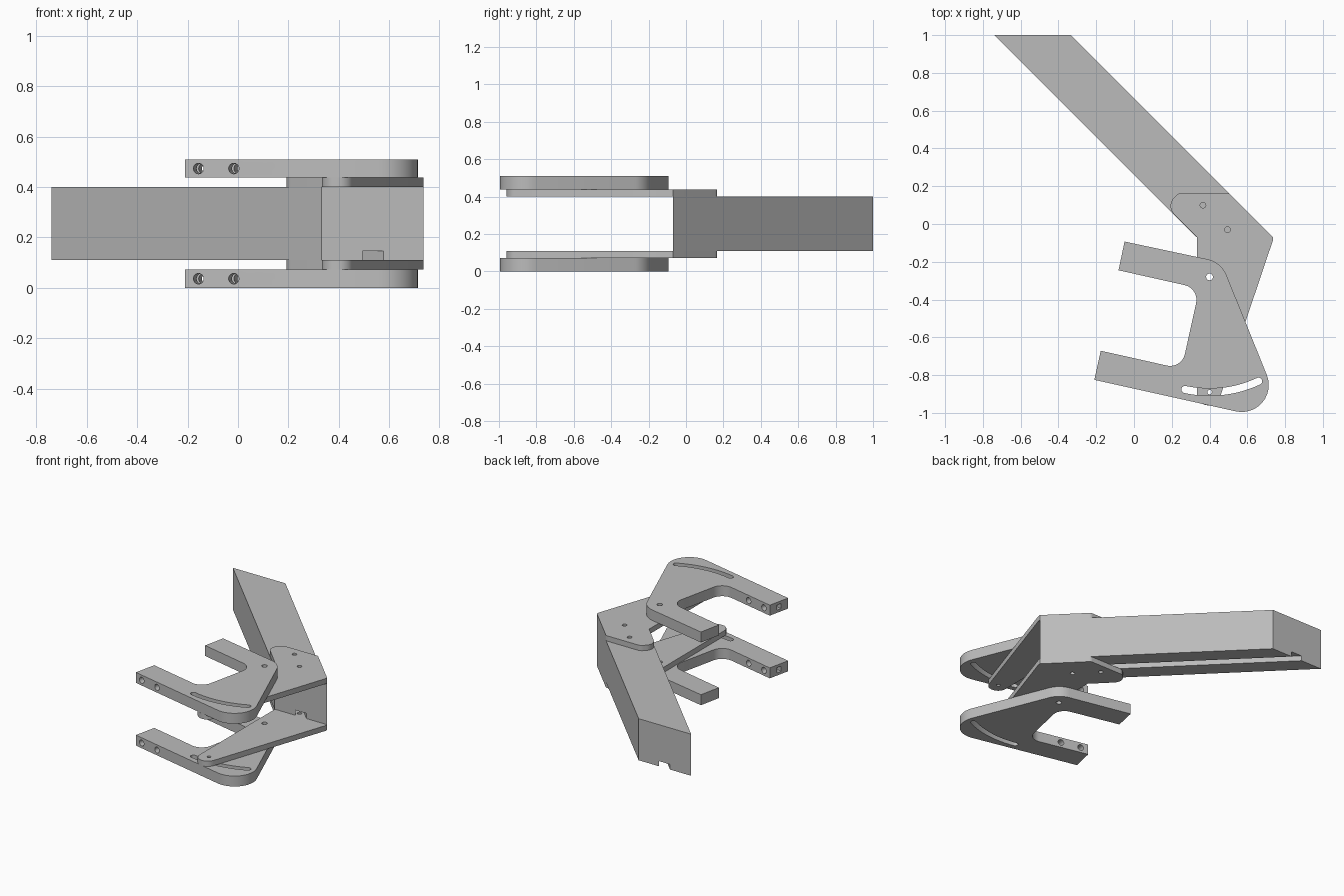
import bpy, bmesh
from math import sin, cos, pi, radians
from mathutils import Vector, Matrix

if "Cube" in bpy.data.objects:
    bpy.data.objects.remove(bpy.data.objects["Cube"])

grey = bpy.data.materials.new("plain grey")
grey.use_nodes = True
grey.diffuse_color = (0.5, 0.5, 0.5, 1)
bsdf = next(n for n in grey.node_tree.nodes if n.type == 'BSDF_PRINCIPLED')
bsdf.inputs["Base Color"].default_value = grey.diffuse_color


def rounded(corners, steps=12):
    """Outline from (x, y, radius) corners, each filleted by its radius."""
    out = []
    for i, (x, y, r) in enumerate(corners):
        p = Vector((x, y))
        if r == 0:
            out.append(p)
            continue
        a = (Vector(corners[i - 1][:2]) - p).normalized()
        b = (Vector(corners[(i + 1) % len(corners)][:2]) - p).normalized()
        half = a.angle(b) / 2
        centre = p + (a + b).normalized() * r / sin(half)
        start = p + a * r * cos(half) / sin(half) - centre
        end = p + b * r * cos(half) / sin(half) - centre
        sweep = start.angle_signed(end)
        for k in range(steps + 1):
            out.append(centre + Matrix.Rotation(-sweep * k / steps, 2) @ start)
    return out


def prism(name, outline, z0, z1):
    """Solid made by raising an outline from z0 to z1."""
    bm = bmesh.new()
    face = bm.faces.new([bm.verts.new((p[0], p[1], z0)) for p in outline])
    top = bmesh.ops.extrude_face_region(bm, geom=[face])["geom"]
    bmesh.ops.translate(bm, vec=(0, 0, z1 - z0),
                        verts=[g for g in top if isinstance(g, bmesh.types.BMVert)])
    bmesh.ops.recalc_face_normals(bm, faces=bm.faces)
    mesh = bpy.data.meshes.new(name)
    bm.to_mesh(mesh)
    bm.free()
    mesh.materials.append(grey)
    obj = bpy.data.objects.new(name, mesh)
    bpy.context.collection.objects.link(obj)
    return obj


def disc(x, y, r, n=24):
    return [(x + r * cos(2 * pi * k / n), y + r * sin(2 * pi * k / n)) for k in range(n)]


def activate(obj):
    bpy.ops.object.select_all(action='DESELECT')
    obj.select_set(True)
    bpy.context.view_layer.objects.active = obj


def cut(obj, cutter):
    """Subtract a cutter and throw it away."""
    cutter.hide_render = True
    mod = obj.modifiers.new("cut", 'BOOLEAN')
    mod.operation = 'DIFFERENCE'
    mod.solver = 'EXACT'
    mod.object = cutter
    activate(obj)
    bpy.ops.object.modifier_apply(modifier=mod.name)
    bpy.data.objects.remove(cutter)


def drill(obj, x, y, r):
    cut(obj, prism("drill", disc(x, y, r), -1, 2))


def smooth(obj):
    activate(obj)
    bpy.ops.object.shade_smooth_by_angle(angle=radians(30))


LOW, HIGH = 0.11, 0.4        # beam bottom and top
PLATE, ARM = 0.037, 0.073    # plate and bracket thickness
PIVOT = Vector((0.4, -0.28))
REACH = 0.61                 # pivot to slot centre line

# Beam with mitred ends and a groove along its underside
beam = prism("beam", [(-0.74, 1), (-0.335, 1), (0.736, -0.07), (0.331, -0.07)], LOW, HIGH)
cut(beam, prism("groove", [(-0.777, 1.2), (-0.693, 1.2), (0.777, -0.27), (0.693, -0.27)],
                0, LOW + 0.036))

# Side plates above and below the beam
plate_outline = rounded([(0.17, 0.165 - 0.07, 0.06), (0.236, 0.165, 0.045), (0.501, 0.165, 0.03),
                         (0.736, -0.07, 0), (0.736, -0.085, 0),
                         (0.441, -0.96, 0.06), (0.333, -0.96, 0.06), (0.333, -0.07, 0)])
for name, z in (("lower_plate", LOW - PLATE), ("upper_plate", HIGH)):
    plate = prism(name, plate_outline, z, z + PLATE)
    for x, y, r in ((0.365, 0.1, 0.015), (0.495, -0.03, 0.015),
                    (*PIVOT, 0.018), (PIVOT.x, PIVOT.y - REACH, 0.012)):
        drill(plate, x, y, r)
    smooth(plate)

# Two-armed swinging brackets
bracket_outline = rounded([(-0.05, -0.093, 0), (0.462, -0.202, 0.14), (0.805, -1.051, 0.143),
                           (-0.21, -0.825, 0), (-0.176, -0.671, 0), (0.252, -0.767, 0.08),
                           (0.346, -0.341, 0.08), (-0.082, -0.245, 0)])


def slot_outline(half=0.019, n=24):
    """Curved slot about the pivot with round ends."""
    first, last = radians(-102.3), radians(-64.8)

    def at(angle, radius):
        return PIVOT + radius * Vector((cos(angle), sin(angle)))

    angles = [first + (last - first) * k / n for k in range(n + 1)]
    turn = [pi * k / 8 for k in range(1, 8)]
    outer = [at(a, REACH + half) for a in angles]
    inner = [at(a, REACH - half) for a in reversed(angles)]
    cap_b = [at(last, REACH) + half * Vector((cos(last + t), sin(last + t))) for t in turn]
    cap_a = [at(first, REACH) - half * Vector((cos(first + t), sin(first + t))) for t in turn]
    return outer + cap_b + inner + cap_a


tilt = Matrix.Rotation(radians(-12.6), 4, 'Z')
for name, z in (("lower_bracket", 0), ("upper_bracket", HIGH + PLATE)):
    bracket = prism(name, bracket_outline, z, z + ARM)
    drill(bracket, *PIVOT, 0.018)
    cut(bracket, prism("slot", slot_outline(), -1, 2))
    mid = z + ARM / 2
    # Cross holes through the front arm
    for x, y in ((-0.14, -0.762), (0.0, -0.793)):
        bolt = prism("bolt_hole", disc(0, 0, 0.021), -0.15, 0.15)
        bolt.matrix_world = (Matrix.Translation((x, y, mid)) @ tilt
                             @ Matrix.Rotation(pi / 2, 4, 'X'))
        cut(bracket, bolt)
    # Square bore into the arm's end
    s = 0.018
    bore = prism("bore", [(-0.1, -s), (0.24, -s), (0.24, s), (-0.1, s)], -s, s)
    bore.matrix_world = Matrix.Translation((-0.193, -0.748, mid)) @ tilt
    cut(bracket, bore)
    smooth(bracket)
